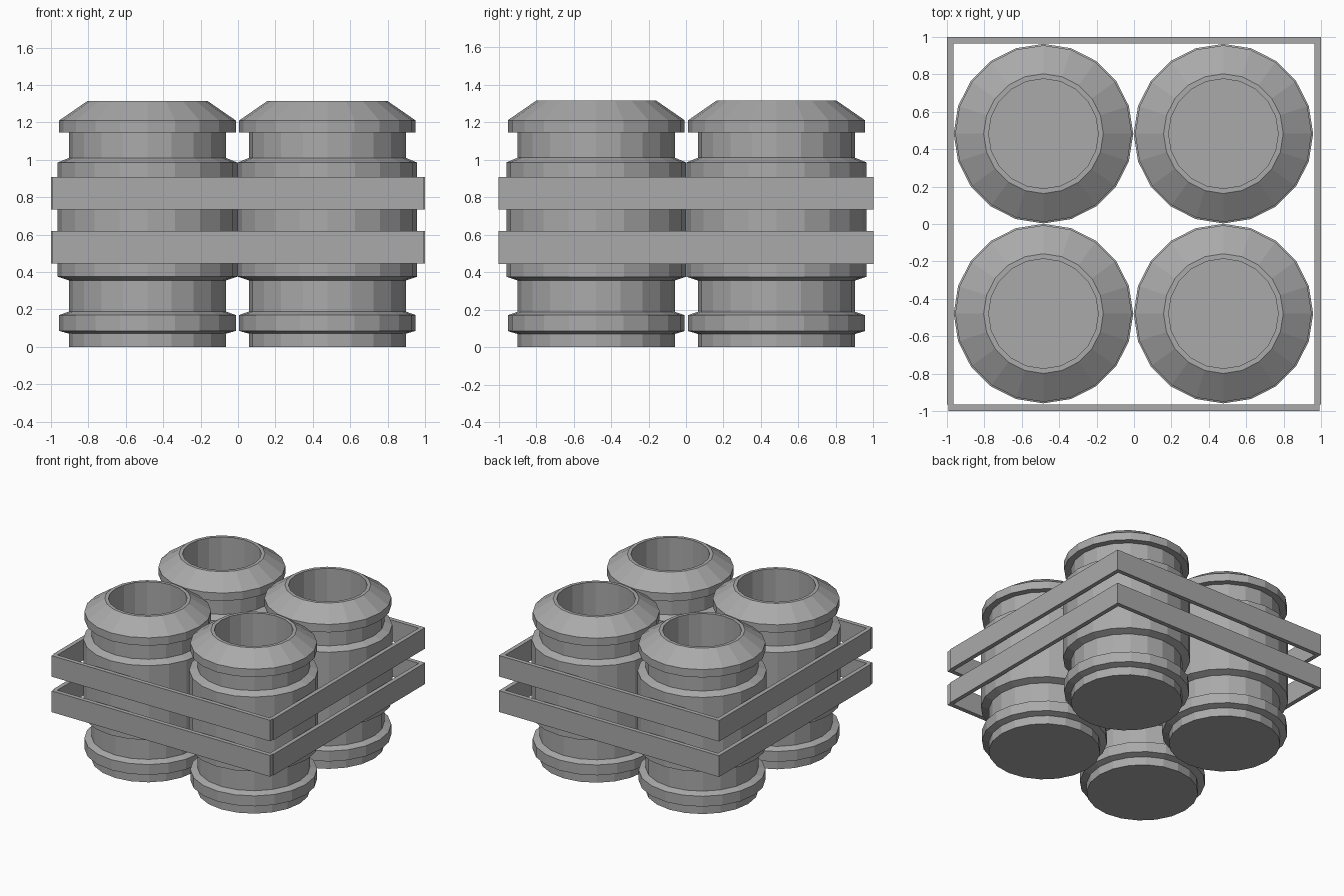
import bpy
import bmesh
import math

cube = bpy.data.objects.get("Cube")
if cube:
    bpy.data.objects.remove(cube, do_unlink=True)

# Single grey finish
grey = bpy.data.materials.new("plain_grey")
grey.use_nodes = True
colour = (0.4, 0.4, 0.4, 1)
grey.diffuse_color = colour
grey.node_tree.nodes["Principled BSDF"].inputs["Base Color"].default_value = colour

SIDES = 20


def add_object(name, bm):
    bmesh.ops.recalc_face_normals(bm, faces=bm.faces)
    mesh = bpy.data.meshes.new(name)
    bm.to_mesh(mesh)
    bm.free()
    mesh.materials.append(grey)
    obj = bpy.data.objects.new(name, mesh)
    bpy.context.collection.objects.link(obj)
    return obj


def lathe(name, profile, x, y):
    """Turn (radius, height) points into a closed faceted solid."""
    bm = bmesh.new()
    rings = []
    for r, z in profile:
        angles = [math.tau * i / SIDES for i in range(SIDES)]
        rings.append([bm.verts.new((r * math.cos(a), r * math.sin(a), z)) for a in angles])
    for low, high in zip(rings, rings[1:]):
        for i in range(SIDES):
            j = (i + 1) % SIDES
            bm.faces.new((low[i], low[j], high[j], high[i]))
    bm.faces.new(rings[0])
    bm.faces.new(rings[-1])
    add_object(name, bm).location = (x, y, 0)


def box(name, low, high):
    bm = bmesh.new()
    bmesh.ops.create_cube(bm, size=1)
    for v in bm.verts:
        v.co = [(a + b) / 2 + c * (b - a) for a, b, c in zip(low, high, v.co)]
    add_object(name, bm)


# Canister outline, from the base up the outside and down into the hollow
BASE, FLANGE, BODY, RIM, BORE = 0.42, 0.472, 0.48, 0.32, 0.293
canister = [
    (BASE, 0), (BASE, 0.07), (FLANGE, 0.085), (FLANGE, 0.17), (BASE, 0.188),
    (BASE, 0.355), (BODY, 0.375), (BODY, 0.985), (BASE, 1.01),
    (BASE, 1.145), (FLANGE, 1.145), (FLANGE, 1.21), (RIM, 1.315),
    (BORE, 1.315), (BORE, 0.07),
]
for side, x in (("right", -0.484), ("left", 0.478)):
    for end, y in (("front", -0.479), ("back", 0.483)):
        lathe(f"{end}_{side}_canister", canister, x, y)

# Two square straps around the group, each made of four flat bars
INNER = 0.965
for level, z0, z1 in (("lower", 0.444, 0.618), ("upper", 0.735, 0.907)):
    box(f"{level}_back_strap", (-1, INNER, z0), (1, 1, z1))
    box(f"{level}_front_strap", (-0.992, -1, z0), (0.992, -INNER, z1))
    box(f"{level}_right_strap", (-1, -INNER, z0), (-INNER, INNER, z1))
    box(f"{level}_left_strap", (INNER, -INNER, z0), (1, INNER, z1))
